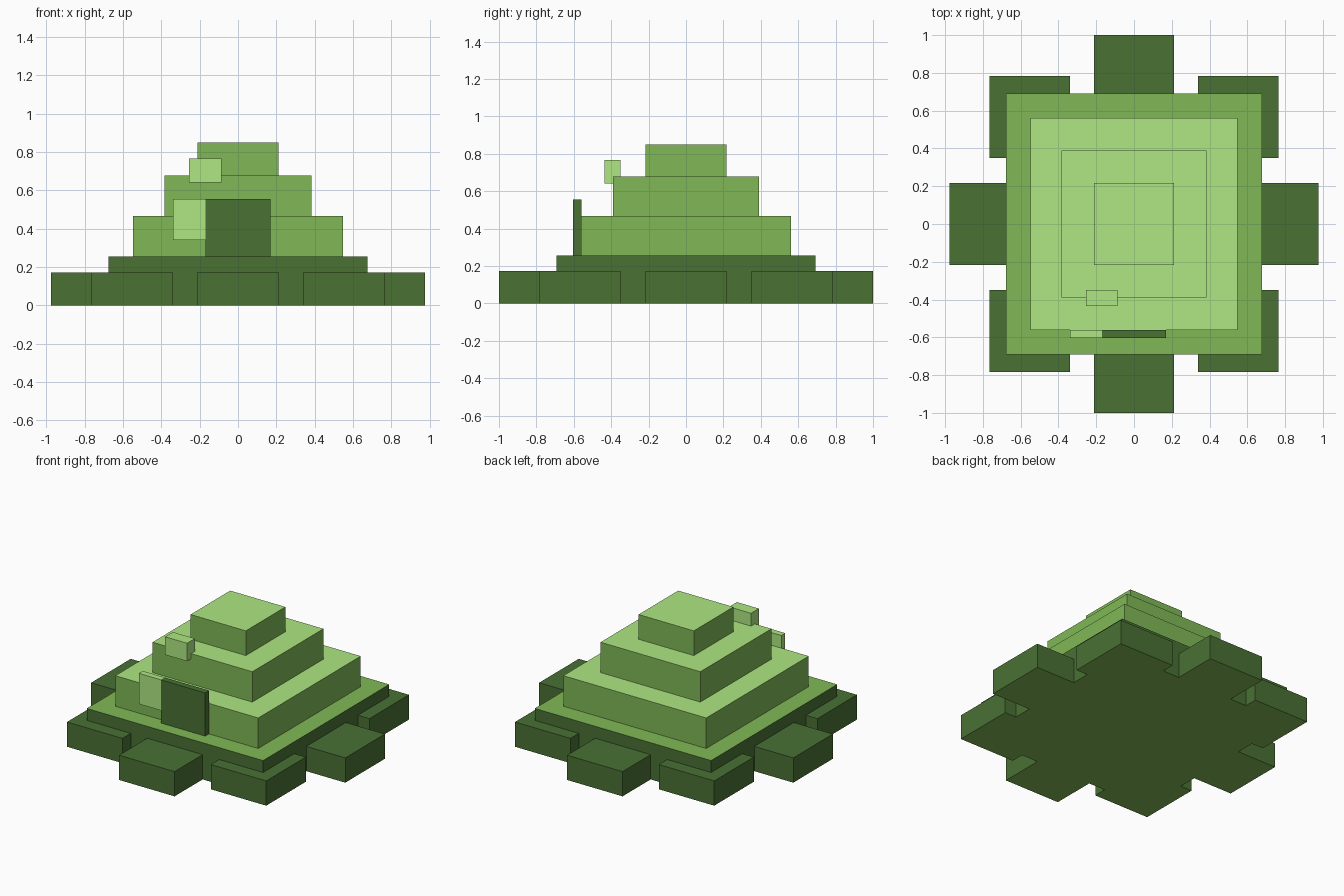
import bpy
import bmesh
from mathutils import Matrix, Vector

cube = bpy.data.objects.get("Cube")
if cube:
    bpy.data.objects.remove(cube, do_unlink=True)


def make_material(name, rgb):
    mat = bpy.data.materials.new(name)
    mat.use_nodes = True
    mat.diffuse_color = (*rgb, 1)
    mat.node_tree.nodes["Principled BSDF"].inputs["Base Color"].default_value = (*rgb, 1)
    return mat


dark = make_material("dark green", (0.067, 0.165, 0.034))
medium = make_material("medium green", (0.215, 0.485, 0.092))
light = make_material("light green", (0.43, 0.81, 0.228))


def box(name, low, high, side, top, bottom):
    """Box between two corners, coloured by the direction of its faces."""
    low, high = Vector(low), Vector(high)
    mesh = bpy.data.meshes.new(name)
    bm = bmesh.new()
    bmesh.ops.create_cube(bm, size=1, matrix=Matrix.LocRotScale(
        (low + high) / 2, None, high - low))
    bm.normal_update()
    colours = list(dict.fromkeys((side, top, bottom)))
    for face in bm.faces:
        up = face.normal.z
        colour = top if up > 0.5 else bottom if up < -0.5 else side
        face.material_index = colours.index(colour)
    bm.to_mesh(mesh)
    bm.free()
    for mat in colours:
        mesh.materials.append(mat)
    obj = bpy.data.objects.new(name, mesh)
    bpy.context.collection.objects.link(obj)


# Stepped tiers: name, half width, half depth, top height, side and top colours
tiers = [
    ("base_tier", 0.677, 0.692, 0.255, dark, medium),
    ("lower_tier", 0.549, 0.562, 0.467, medium, light),
    ("middle_tier", 0.383, 0.39, 0.678, medium, light),
    ("top_tier", 0.212, 0.217, 0.85, medium, light),
]
floor = 0
for name, x, y, height, side, top in tiers:
    box(name, (-x, -y, floor), (x, y, height), side, top, medium)
    floor = height

# Ring of eight foundation blocks: corners and sides
half_x, half_y, block_height = 0.213, 0.217, 0.172
names = {-1: ("right", "front"), 0: ("", ""), 1: ("left", "back")}
for i in (-1, 0, 1):
    for j in (-1, 0, 1):
        if i == j == 0:
            continue
        corner = i and j
        x = i * (0.552 if corner else 0.763)
        y = j * (0.566 if corner else 0.783)
        words = [names[j][1], names[i][0], "foundation_block"]
        box("_".join(w for w in words if w),
            (x - half_x, y - half_y, 0),
            (x + half_x, y + half_y, block_height), dark, dark, medium)

# Door slab, the panel beside it and the small block above
box("door", (-0.17, -0.603, 0.255), (0.17, -0.56, 0.555), dark, dark, dark)
box("door_side_panel", (-0.34, -0.603, 0.342), (-0.17, -0.56, 0.555), light, light, light)
box("upper_block", (-0.255, -0.435, 0.642), (-0.087, -0.349, 0.767), light, light, light)
